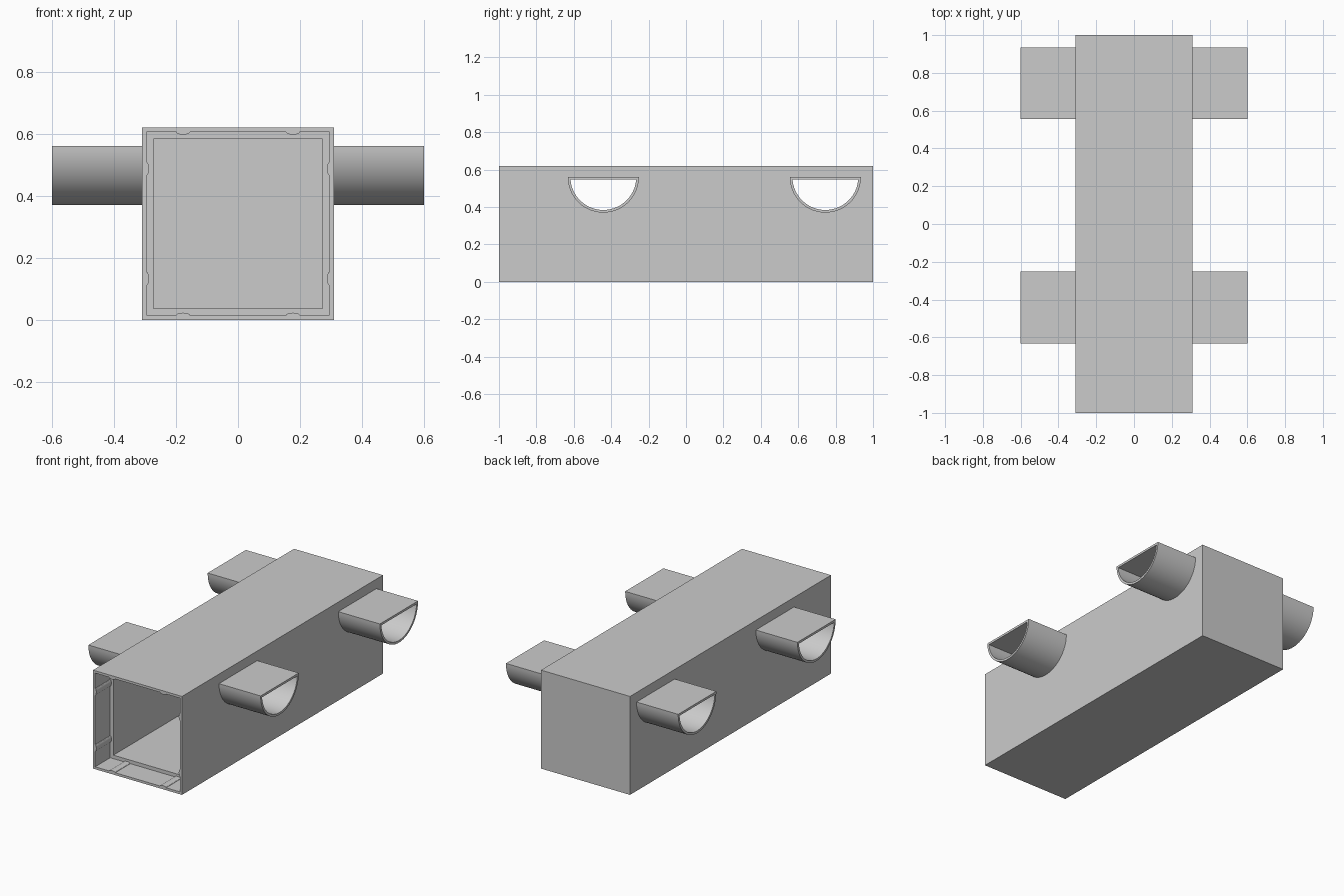
import bpy, bmesh, math
from mathutils import Matrix, Vector

cube = bpy.data.objects.get("Cube")
if cube:
    bpy.data.objects.remove(cube, do_unlink=True)

grey = bpy.data.materials.new("plain_grey")
grey.use_nodes = True
COLOUR = (0.6, 0.6, 0.6, 1.0)
grey.diffuse_color = COLOUR
grey.node_tree.nodes["Principled BSDF"].inputs["Base Color"].default_value = COLOUR

HALF, HEIGHT = 0.31, 0.62          # body half width and height
RIM, CAVITY = 0.295, 0.273         # half widths of the mouth recess and the cavity
LEDGE_Y, BACK_Y = -0.85, 0.963     # depth of the recess ledge and of the cavity end
MID_Z = HEIGHT / 2
SPOUT_Z, SPOUT_R, WALL = 0.56, 0.19, 0.014
SPOUT_Y = {"front": -0.442, "back": 0.745}
SPOUT_END = 0.60


def make_object(name, bm):
    bmesh.ops.recalc_face_normals(bm, faces=bm.faces)
    mesh = bpy.data.meshes.new(name)
    bm.to_mesh(mesh)
    bm.free()
    mesh.materials.append(grey)
    obj = bpy.data.objects.new(name, mesh)
    bpy.context.collection.objects.link(obj)
    return obj


def box(name, x, y0, y1, z0, z1):
    bm = bmesh.new()
    bmesh.ops.create_cube(bm, size=1)
    bmesh.ops.scale(bm, vec=(2 * x, y1 - y0, z1 - z0), verts=bm.verts)
    bmesh.ops.translate(bm, vec=(0, (y0 + y1) / 2, (z0 + z1) / 2), verts=bm.verts)
    return make_object(name, bm)


def prism(name, points, direction):
    """Solid made by sweeping a flat outline of 3D points."""
    bm = bmesh.new()
    face = bm.faces.new([bm.verts.new(p) for p in points])
    new = bmesh.ops.extrude_face_region(bm, geom=[face], use_keep_orig=True)["geom"]
    bmesh.ops.translate(bm, vec=direction,
                        verts=[v for v in new if isinstance(v, bmesh.types.BMVert)])
    return make_object(name, bm)


def half_round(y, x, inset=0.0, steps=40):
    """D outline with a flat top, in the plane at the given x."""
    r = SPOUT_R - inset
    start = math.asin(inset / r)
    pts = []
    for i in range(steps + 1):
        a = math.pi + start + (math.pi - 2 * start) * i / steps
        pts.append(Vector((x, y + r * math.cos(a), SPOUT_Z + r * math.sin(a))))
    return pts


def activate(obj):
    bpy.ops.object.select_all(action='DESELECT')
    obj.select_set(True)
    bpy.context.view_layer.objects.active = obj


def cut(obj, cutter):
    cutter.hide_render = True
    mod = obj.modifiers.new("cut", 'BOOLEAN')
    mod.operation, mod.solver, mod.object = 'DIFFERENCE', 'EXACT', cutter
    activate(obj)
    bpy.ops.object.modifier_apply(modifier=mod.name)
    bpy.data.objects.remove(cutter, do_unlink=True)


# Long body: stepped mouth at the front, closed back, bores through both sides
body = box("body", HALF, -1, 1, 0, HEIGHT)
cut(body, box("cavity_cutter", CAVITY, -0.9, BACK_Y, MID_Z - CAVITY, MID_Z + CAVITY))
cut(body, box("recess_cutter", RIM, -1.1, LEDGE_Y, MID_Z - RIM, MID_Z + RIM))
for y in SPOUT_Y.values():
    cut(body, prism("bore_cutter", half_round(y, -0.5, WALL), (1.0, 0, 0)))

# Hollow half-round spouts, open into the body and at the outer end
for place, y in SPOUT_Y.items():
    bm = bmesh.new()
    loops = [[bm.verts.new(p) for p in half_round(y, x, inset)]
             for x, inset in ((HALF, 0), (SPOUT_END, 0), (SPOUT_END, WALL), (HALF, WALL))]
    count = len(loops[0])
    for a, b in zip(loops, loops[1:]):
        for i in range(count):
            j = (i + 1) % count
            bm.faces.new((a[i], a[j], b[j], b[i]))
    spout = make_object(place + "_spouts", bm)
    spout.modifiers.new("mirror", 'MIRROR').use_axis = (True, False, False)
    activate(spout)
    bpy.ops.object.modifier_apply(modifier="mirror")
    bpy.ops.object.shade_smooth_by_angle(angle=math.radians(30))

# Low rounded ridges along the mouth walls, two on each wall
for turn, wall in enumerate(("bottom", "right", "top", "left")):
    spin = Matrix.Translation((0, 0, MID_Z)) @ Matrix.Rotation(turn * math.pi / 2, 4, 'Y')
    for n, offset in enumerate((-0.177, 0.177), 1):
        pts = [Vector((offset - 0.022 * math.cos(math.pi * i / 8), -1,
                       -RIM + 0.008 * math.sin(math.pi * i / 8))) for i in range(9)]
        ridge = prism(f"{wall}_ridge_{n}", [spin @ p for p in pts], (0, 1 + LEDGE_Y, 0))
        activate(ridge)
        bpy.ops.object.shade_smooth_by_angle(angle=math.radians(30))
